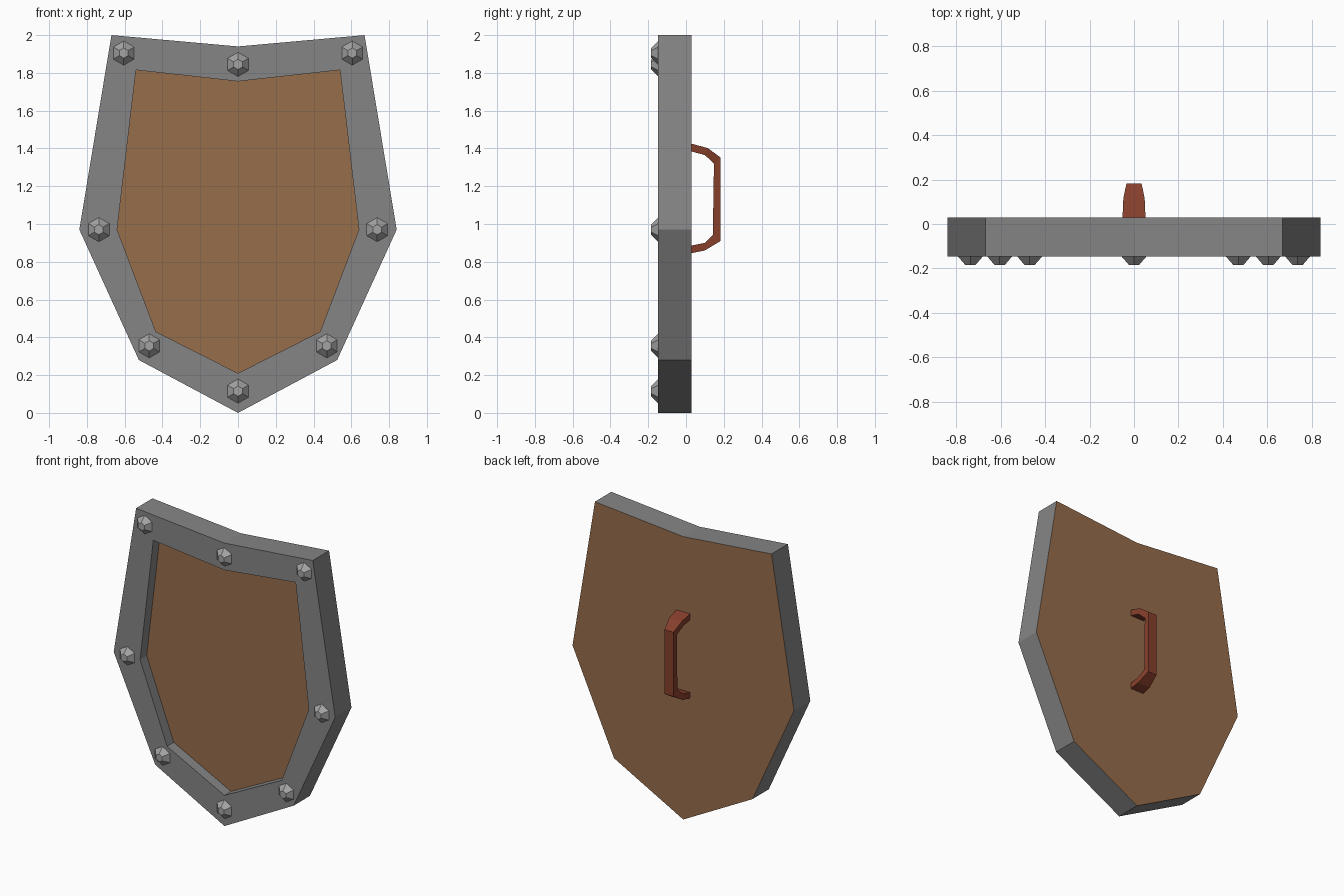
import bpy
import bmesh
import math

cube = bpy.data.objects.get("Cube")
if cube:
    bpy.data.objects.remove(cube, do_unlink=True)


def material(name, rgb):
    m = bpy.data.materials.new(name)
    m.use_nodes = True
    m.diffuse_color = (*rgb, 1)
    m.node_tree.nodes["Principled BSDF"].inputs["Base Color"].default_value = (*rgb, 1)
    return m


iron = material("iron grey", (0.235, 0.235, 0.235))
steel = material("light steel", (0.37, 0.37, 0.37))
wood = material("brown wood", (0.31, 0.153, 0.07))
leather = material("red brown leather", (0.24, 0.05, 0.025))


def outline(half, y):
    """Mirror a half outline (top centre to bottom centre) into a closed loop."""
    pts = half + [(-x, z) for x, z in half[-2:0:-1]]
    return [(x, y, z) for x, z in pts]


def loft(name, loops, mat, caps=True):
    """Bridge loops of points; cap the ends, or join last loop to first."""
    bm = bmesh.new()
    rings = [[bm.verts.new(p) for p in loop] for loop in loops]
    n = len(rings[0])
    pairs = list(zip(rings, rings[1:]))
    if caps:
        bm.faces.new(rings[0])
        bm.faces.new(rings[-1])
    else:
        pairs.append((rings[-1], rings[0]))
    for a, b in pairs:
        for i in range(n):
            j = (i + 1) % n
            bm.faces.new((a[i], a[j], b[j], b[i]))
    bmesh.ops.recalc_face_normals(bm, faces=bm.faces)
    mesh = bpy.data.meshes.new(name)
    bm.to_mesh(mesh)
    bm.free()
    mesh.materials.append(mat)
    obj = bpy.data.objects.new(name, mesh)
    bpy.context.collection.objects.link(obj)
    return obj


FRONT, RECESS, BACK = -0.147, -0.075, 0.03
outer = [(0, 1.94), (0.67, 2.0), (0.84, 0.97), (0.525, 0.28), (0, 0)]
inner = [(0, 1.755), (0.54, 1.815), (0.64, 0.97), (0.435, 0.43), (0, 0.21)]

# Raised metal rim around a recessed wooden panel that also forms the back
loft("rim", [outline(outer, BACK), outline(outer, FRONT),
             outline(inner, FRONT), outline(inner, RECESS)], iron, caps=False)
loft("panel", [outline(inner, RECESS), outline(outer, BACK)], wood)

# Six-sided rivets around the rim
rivets = [(0, 1.845), (0.605, 1.905), (0.737, 0.97), (0.47, 0.355), (0, 0.115)]
for i, (x, y, z) in enumerate(outline(rivets, FRONT - 0.018)):
    bpy.ops.mesh.primitive_cone_add(vertices=6, radius1=0.065, radius2=0.027, depth=0.038,
                                    location=(x, y, z), rotation=(math.pi / 2, 0, 0))
    rivet = bpy.context.object
    rivet.name = f"rivet_{i + 1}"
    rivet.data.materials.append(steel)

# Strap handle: outer y, z, inner y, z, half width at each bend
bends = [(0.025, 1.426, 0.025, 1.385, 0.052), (0.115, 1.402, 0.1, 1.365, 0.048),
         (0.183, 1.352, 0.148, 1.32, 0.034), (0.183, 0.91, 0.142, 0.942, 0.034),
         (0.1, 0.86, 0.1, 0.9, 0.048), (0.025, 0.845, 0.025, 0.885, 0.052)]
loft("handle", [[(-w, yo, zo), (w, yo, zo), (w, yi, zi), (-w, yi, zi)]
                for yo, zo, yi, zi, w in bends], leather)
